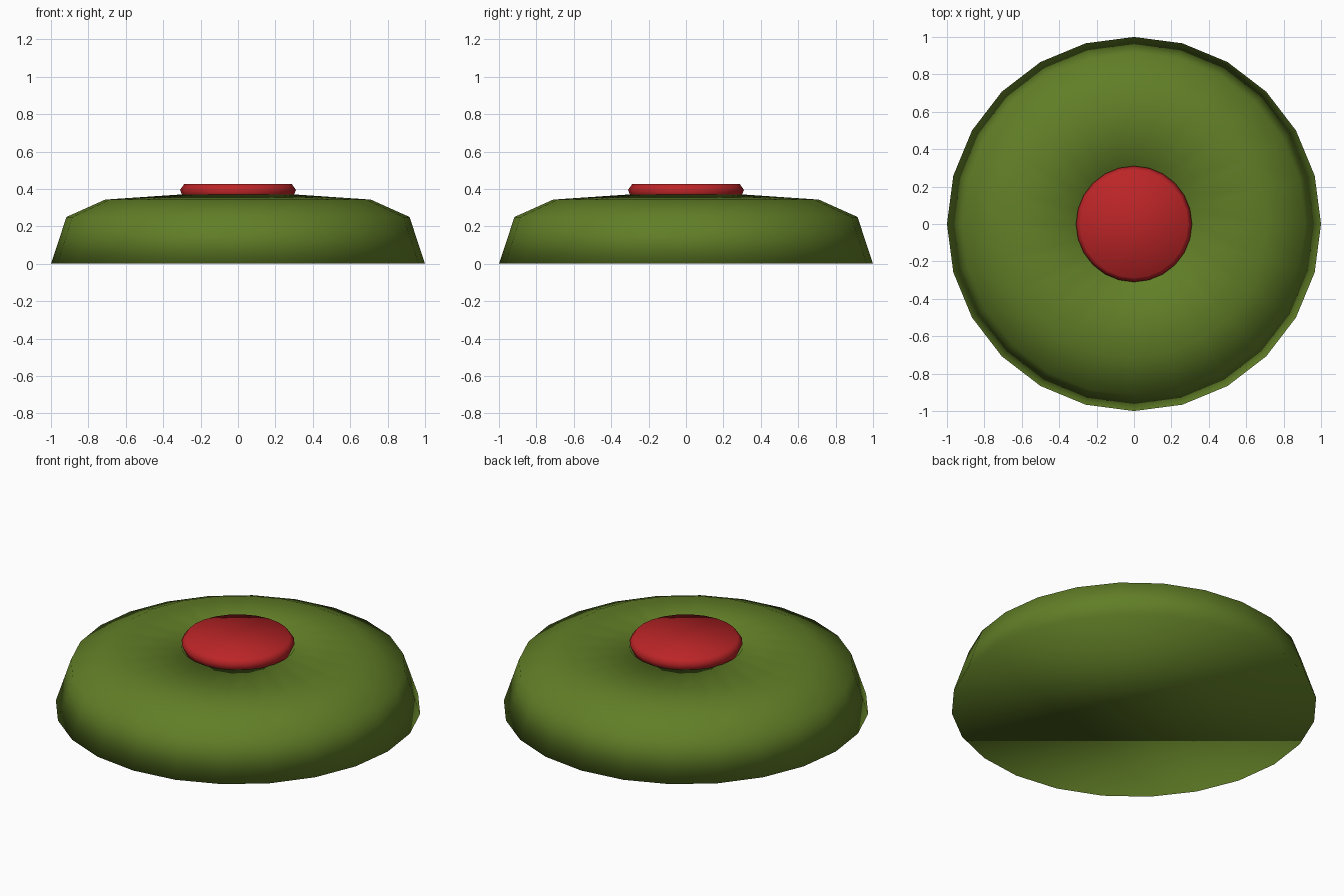
import bpy, bmesh, math

if "Cube" in bpy.data.objects:
    bpy.data.objects.remove(bpy.data.objects["Cube"])


def material(name, rgb):
    m = bpy.data.materials.new(name)
    m.diffuse_color = (*rgb, 1)
    m.use_nodes = True
    m.node_tree.nodes["Principled BSDF"].inputs["Base Color"].default_value = m.diffuse_color
    return m


def lathe(name, profile, sides, mat):
    """Closed turned solid: (radius, z) rings from bottom to top, capped with n-gons."""
    bm = bmesh.new()
    rings = []
    for r, z in profile:
        rings.append([bm.verts.new((r * math.cos(2 * math.pi * i / sides),
                                    r * math.sin(2 * math.pi * i / sides), z))
                      for i in range(sides)])
    for a, b in zip(rings, rings[1:]):
        for i in range(sides):
            j = (i + 1) % sides
            bm.faces.new((a[i], a[j], b[j], b[i]))
    bm.faces.new(rings[0][::-1])
    bm.faces.new(rings[-1])
    for f in bm.faces:
        f.smooth = True
    me = bpy.data.meshes.new(name)
    bm.to_mesh(me)
    bm.free()
    me.materials.append(mat)
    ob = bpy.data.objects.new(name, me)
    bpy.context.collection.objects.link(ob)
    return ob


green = material("olive green", (0.12, 0.21, 0.02))
red = material("pimento red", (0.5, 0.018, 0.02))

# Halved olive: flat cut base, rounded shoulder, shallow socket in the top
lathe("olive_half", [(1.0, 0.0), (0.917, 0.25), (0.71, 0.343), (0.31, 0.37), (0.285, 0.31)],
      24, green)

# Red stuffing plug sitting in the socket
lathe("stuffing", [(0.28, 0.33), (0.30, 0.37), (0.31, 0.395), (0.287, 0.427)], 24, red)
